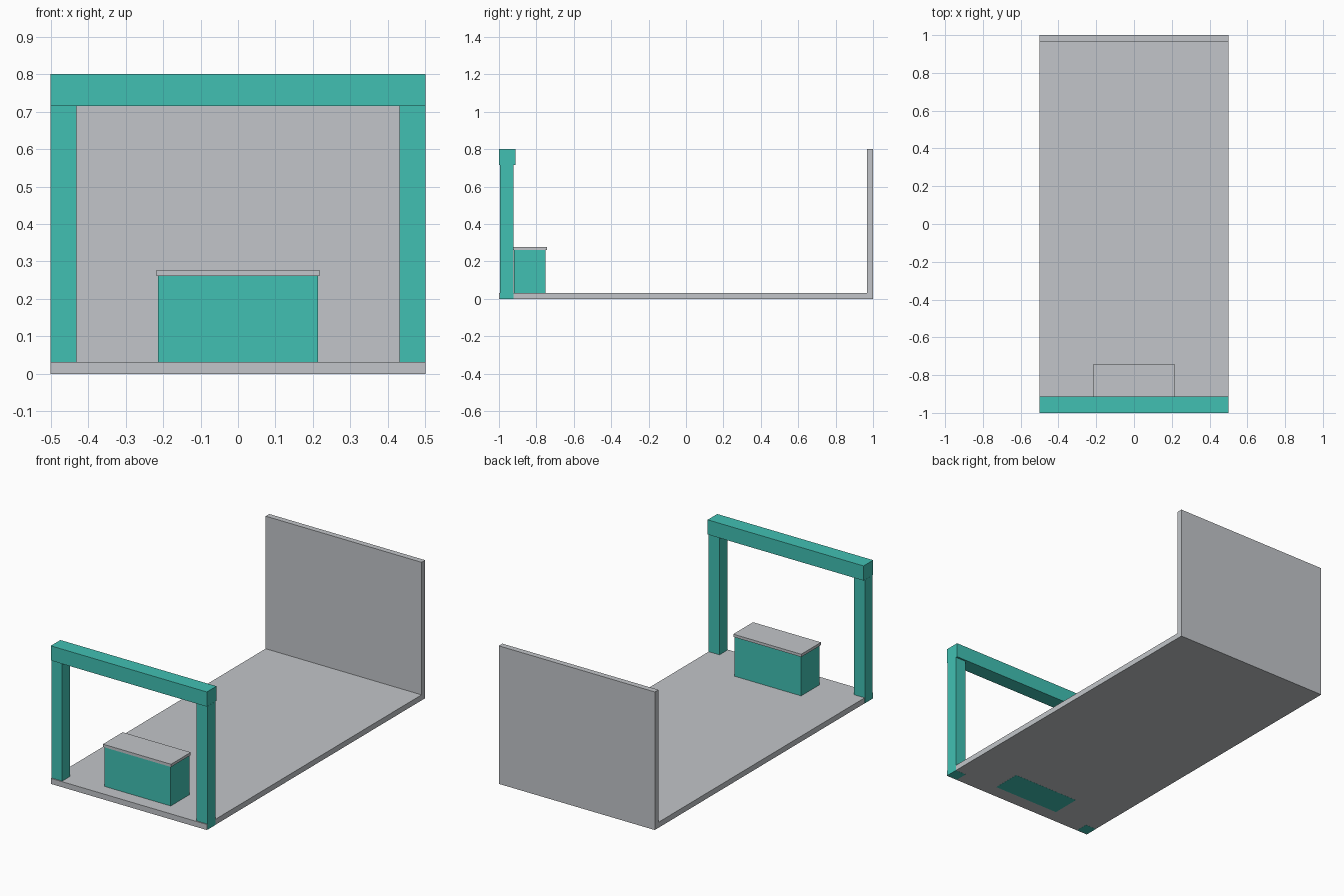
import bpy

if "Cube" in bpy.data.objects:
    bpy.data.objects.remove(bpy.data.objects["Cube"])


def material(name, rgb):
    m = bpy.data.materials.new(name)
    m.diffuse_color = (*rgb, 1.0)
    m.use_nodes = True
    m.node_tree.nodes["Principled BSDF"].inputs["Base Color"].default_value = m.diffuse_color
    return m


grey = material("light_grey", (0.54, 0.56, 0.585))
teal = material("teal", (0.053, 0.53, 0.45))


def box(name, lo, hi, mat):
    """Axis-aligned box between two corners."""
    bpy.ops.mesh.primitive_cube_add(size=1)
    ob = bpy.context.object
    ob.name = ob.data.name = name
    for v in ob.data.vertices:
        v.co = [l + (c + 0.5) * (h - l) for c, l, h in zip(v.co, lo, hi)]
    ob.data.materials.append(mat)
    return ob


EPS = 0.0005  # keeps teal faces just proud of the floor slab

# Floor slab and rear wall
box("floor", (-0.5, -1, 0), (0.5, 1, 0.032), grey)
box("back_wall", (-0.5, 0.967, 0.032), (0.5, 1, 0.8), grey)

# Entrance gate: two posts under a slightly deeper beam
for side, x0, x1 in (("left", -0.5 - EPS, -0.431), ("right", 0.431, 0.5 + EPS)):
    box(side + "_post", (x0, -0.994, -EPS), (x1, -0.922, 0.715), teal)
box("top_beam", (-0.5, -1, 0.715), (0.5, -0.912, 0.8), teal)

# Counter with overhanging worktop
box("counter_body", (-0.213, -0.92, -EPS), (0.213, -0.75, 0.261), teal)
box("counter_top", (-0.218, -0.925, 0.261), (0.218, -0.744, 0.277), grey)
